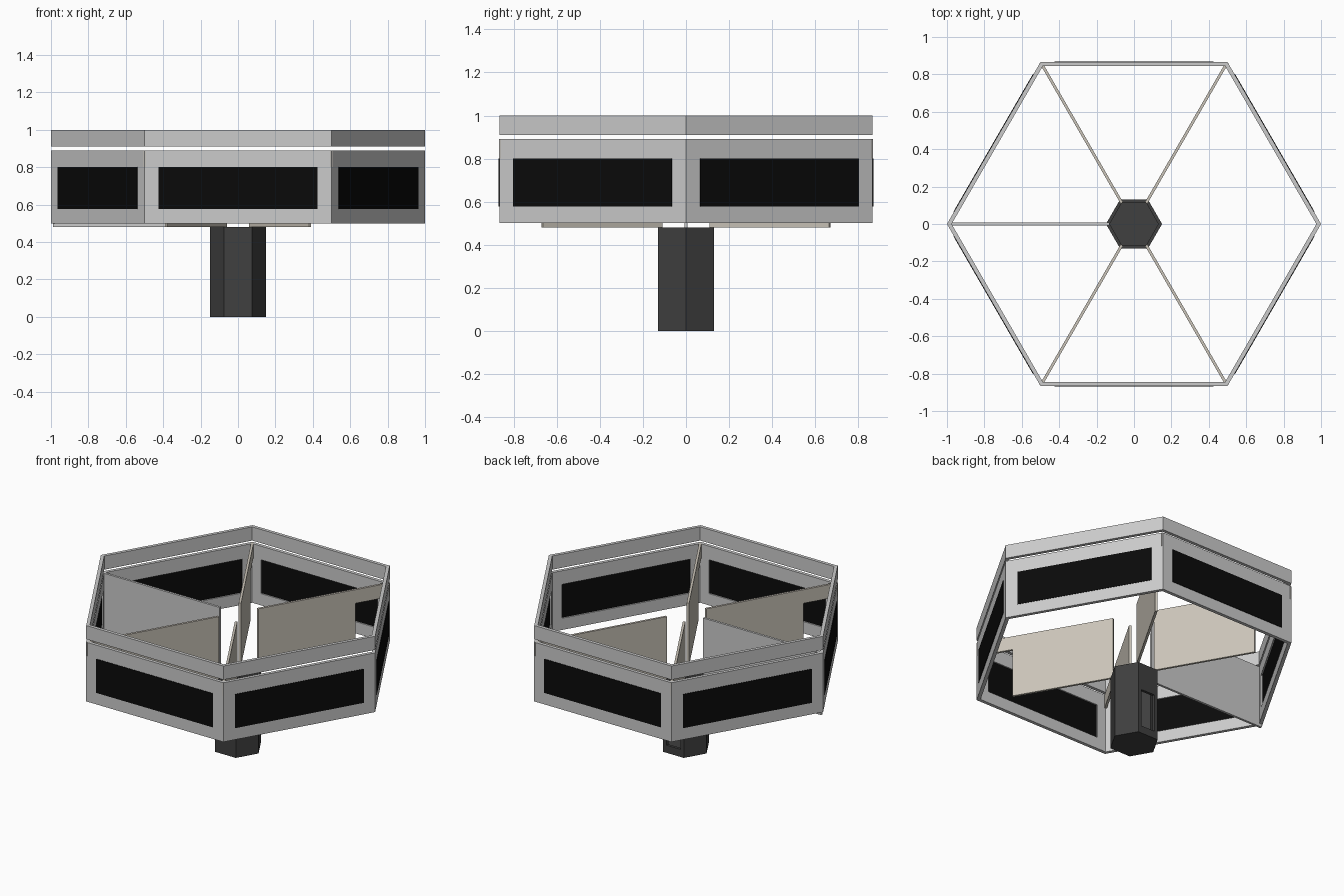
import bpy, bmesh, math
from mathutils import Matrix, Vector

if "Cube" in bpy.data.objects:
    bpy.data.objects.remove(bpy.data.objects["Cube"])

APO = math.cos(math.pi / 6)


def material(name, rgb):
    m = bpy.data.materials.new(name)
    m.diffuse_color = (*rgb, 1)
    m.use_nodes = True
    m.node_tree.nodes["Principled BSDF"].inputs["Base Color"].default_value = m.diffuse_color
    return m


black = material("black_glass", (0.003, 0.003, 0.003))
dark = material("dark_metal", (0.05, 0.05, 0.05))
beige = material("beige_board", (0.6, 0.56, 0.49))


def finish(name, bm, mat=None):
    bmesh.ops.recalc_face_normals(bm, faces=bm.faces)
    me = bpy.data.meshes.new(name)
    bm.to_mesh(me)
    bm.free()
    ob = bpy.data.objects.new(name, me)
    bpy.context.collection.objects.link(ob)
    if mat:
        me.materials.append(mat)
    return ob


def box(name, lo, hi, angle=0, mat=None):
    lo, hi = Vector(lo), Vector(hi)
    bm = bmesh.new()
    bmesh.ops.create_cube(bm, size=1)
    bmesh.ops.scale(bm, vec=hi - lo, verts=bm.verts)
    bmesh.ops.translate(bm, vec=(lo + hi) / 2, verts=bm.verts)
    bmesh.ops.rotate(bm, matrix=Matrix.Rotation(math.radians(angle), 3, 'Z'), verts=bm.verts)
    return finish(name, bm, mat)


def hex_loop(bm, r, z):
    return [bm.verts.new((r * math.cos(k * math.pi / 3), r * math.sin(k * math.pi / 3), z)) for k in range(6)]


def hex_shell(name, loops, closed, mat=None):
    """Hexagonal surface through (radius, z) loops; closed makes a ring, else both ends are capped."""
    bm = bmesh.new()
    rings = [hex_loop(bm, r, z) for r, z in loops]
    pairs = list(zip(rings, rings[1:]))
    if closed:
        pairs.append((rings[-1], rings[0]))
    else:
        bm.faces.new(rings[0])
        bm.faces.new(rings[-1])
    for a, b in pairs:
        for k in range(6):
            n = (k + 1) % 6
            bm.faces.new((a[k], a[n], b[n], b[k]))
    return finish(name, bm, mat)


def cut(ob, cutter):
    cutter.hide_render = True
    cutter.hide_viewport = True
    mod = ob.modifiers.new("cut", 'BOOLEAN')
    mod.operation = 'DIFFERENCE'
    mod.solver = 'EXACT'
    mod.object = cutter


# Outer walls: top band and main band
RI = 0.975
hex_shell("top_band", [(1, 0.91), (1, 1.0), (RI, 1.0), (RI, 0.91)], True)
wall = hex_shell("main_wall", [(1, 0.5), (1, 0.89), (RI, 0.89), (RI, 0.5)], True)

# Window openings, each cutter spans two opposite sides
for i, a in enumerate((30, 90, 150)):
    cut(wall, box(f"window_cutter_{i}", (-1.1, -0.425, 0.577), (1.1, 0.425, 0.80), a))

# Black window panels
for i in range(6):
    box(f"window_panel_{i}", (APO - 0.013, -0.425, 0.577), (APO + 0.003, 0.425, 0.80), 30 + 60 * i, black)


# Radial partitions, four of them notched at the outer lower corner
def partition(name, angle, profile, mat=None):
    bm = bmesh.new()
    t = 0.0075
    f = bm.faces.new([bm.verts.new((r, -t, z)) for r, z in profile])
    ext = bmesh.ops.extrude_face_region(bm, geom=[f])
    verts = [v for v in ext["geom"] if isinstance(v, bmesh.types.BMVert)]
    bmesh.ops.translate(bm, vec=(0, 2 * t, 0), verts=verts)
    bmesh.ops.rotate(bm, matrix=Matrix.Rotation(math.radians(angle), 3, 'Z'), verts=bm.verts)
    return finish(name, bm, mat)


notched = [(0.13, 0.48), (0.77, 0.48), (0.77, 0.80), (0.997, 0.80), (0.997, 0.89), (0.13, 0.89)]
for a in (60, 120, 240, 300):
    partition(f"partition_{a}", a, notched, beige)
partition("full_partition", 180, [(0.13, 0.48), (0.99, 0.48), (0.99, 0.89), (0.13, 0.89)])

# Hollow central column with a floor and a service opening at the back
column = hex_shell("column", [(0.15, 0), (0.15, 0.48), (0.13, 0.48), (0.13, 0.02)], False, dark)
cut(column, box("column_cutter", (-0.05, 0.08, 0.05), (0.05, 0.2, 0.30)))
